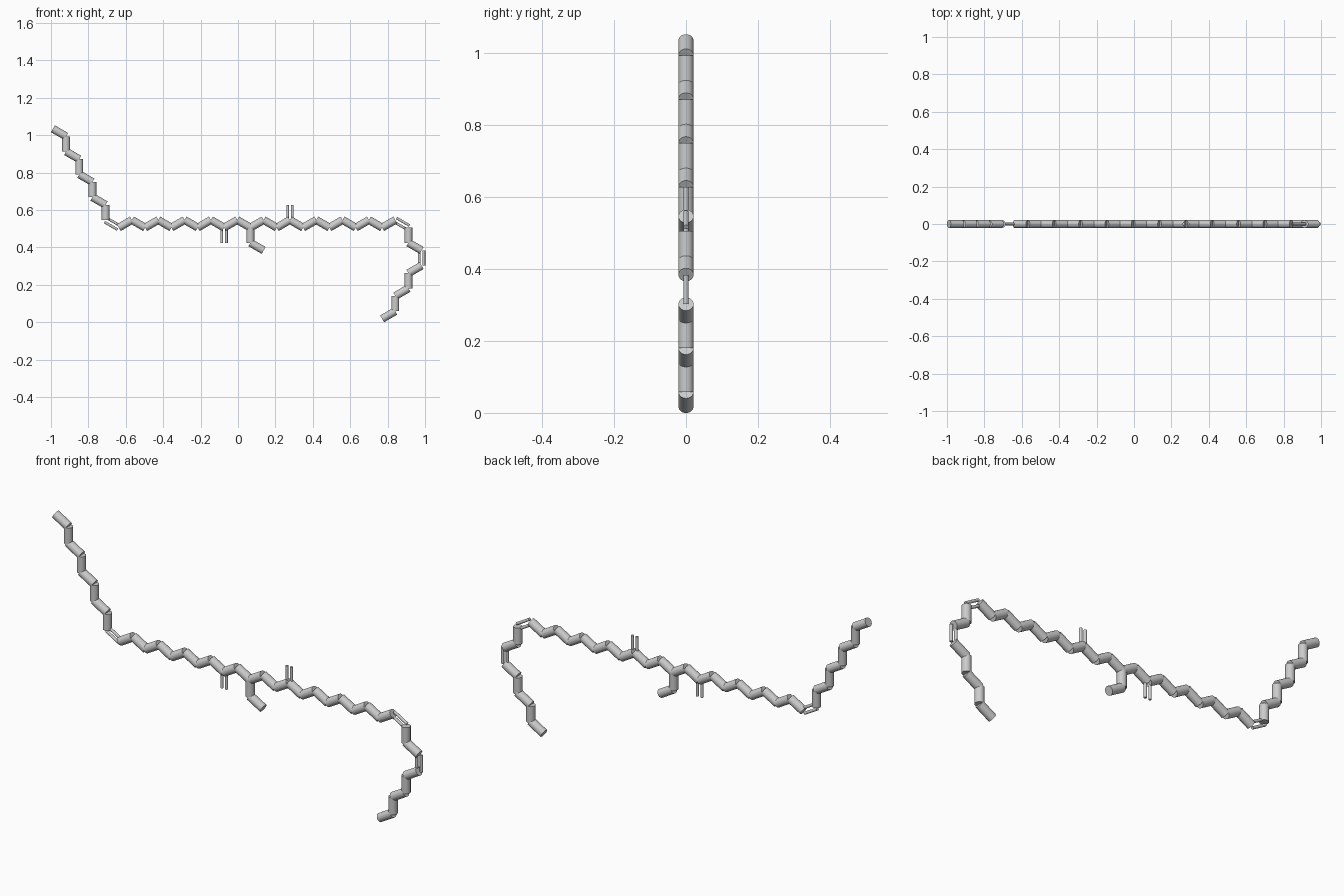
import bpy, bmesh
from math import sqrt
from mathutils import Vector, Matrix

if "Cube" in bpy.data.objects:
    bpy.data.objects.remove(bpy.data.objects["Cube"])

H = 0.0704               # sideways step of a slanted link
B = 2 * H / sqrt(3)      # link length
V = B / 2                # rise of a slanted link
R, THIN, GAP = 0.021, 0.007, 0.0125
X0, Z0 = -0.9895 + 5 * H, 0.018 + 6 * B   # left end of the level zigzag


def rod(bm, a, b, r):
    d = b - a
    m = Matrix.Translation((a + b) / 2) @ d.to_track_quat('Z', 'Y').to_matrix().to_4x4()
    bmesh.ops.create_cone(bm, cap_ends=True, segments=28, radius1=r, radius2=r,
                          depth=d.length, matrix=m)


def chain(name, start, moves, doubles=()):
    """Walk (dx, dz) moves from start; listed links become twin thin rods."""
    bm = bmesh.new()
    p = Vector(start)
    for i, (dx, dz) in enumerate(moves):
        q = p + Vector((dx, 0, dz))
        if i in doubles:
            side = Vector((-dz, 0, dx)).normalized() * GAP
            for s in (side, -side):
                rod(bm, p + s, q + s, THIN)
        else:
            rod(bm, p, q, R)
        p = q
    me = bpy.data.meshes.new(name)
    bm.to_mesh(me)
    bm.free()
    ob = bpy.data.objects.new(name, me)
    bpy.context.collection.objects.link(ob)
    bpy.context.view_layer.objects.active = ob
    ob.select_set(True)
    bpy.ops.object.shade_smooth_by_angle()
    ob.select_set(False)


def node(k):
    return (X0 + k * H, 0, Z0 + (V if k % 2 else 0))


# level zigzag backbone
chain("backbone", node(0), [(H, V if k % 2 == 0 else -V) for k in range(21)])

# rising tail on the left, starting with a double link
chain("left_tail", node(0), [(-H, V)] + [(0, B), (-H, V)] * 4, {0})

# hooked tail on the right with two double links
chain("right_tail", node(21),
      [(H, -V), (0, -B), (H, -V), (0, -B), (-H, -V)] + [(0, -B), (-H, -V)] * 2, {0, 3})

# short side branches
chain("lower_double_branch", node(8), [(0, -B)], {0})
chain("upper_double_branch", node(13), [(0, B)], {0})
chain("bent_branch", node(10), [(0, -B), (H, -V)])
